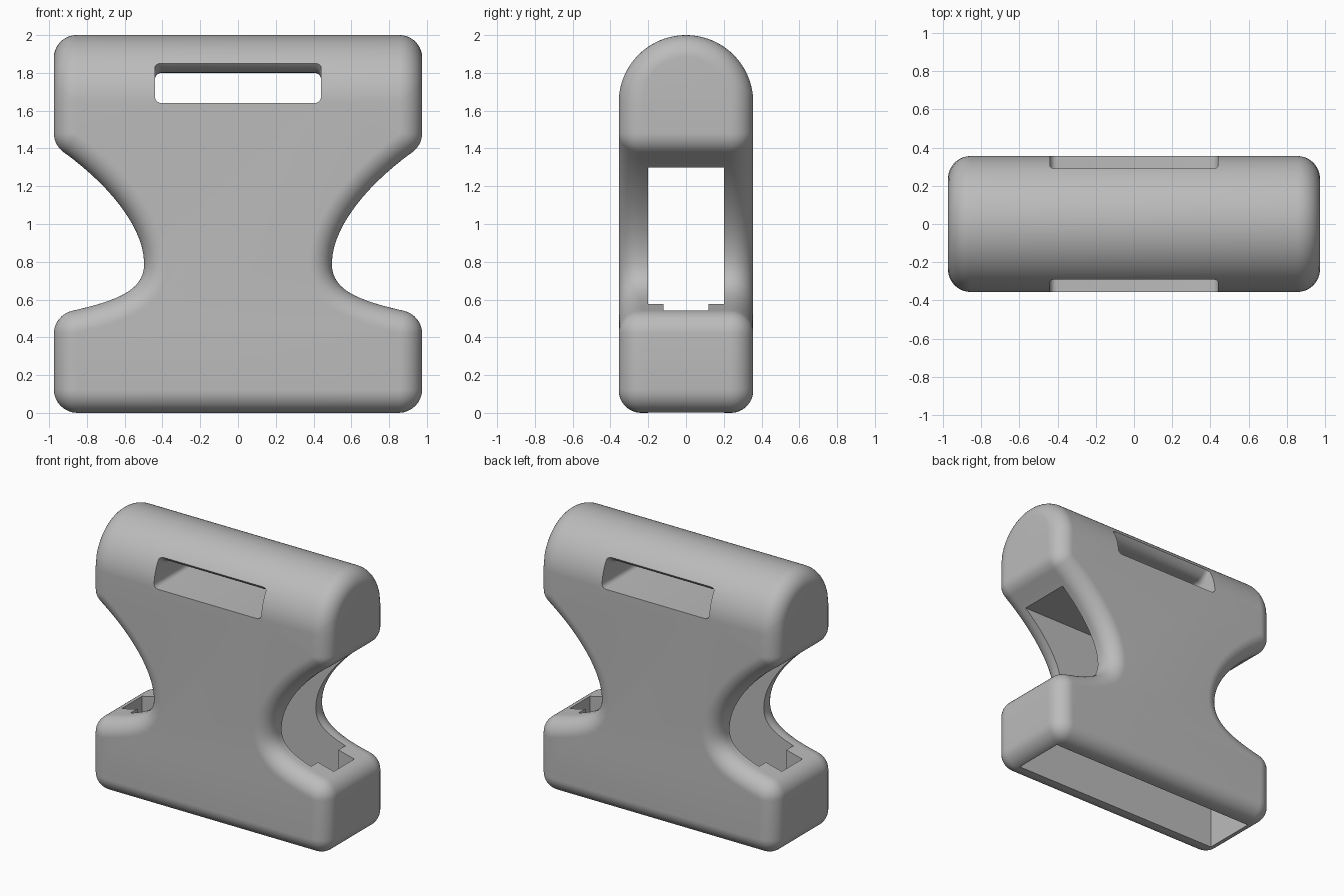
import bpy, bmesh, math
from mathutils import Vector

cube = bpy.data.objects.get("Cube")
if cube:
    bpy.data.objects.remove(cube, do_unlink=True)

HALF_W, HALF_D, R = 0.975, 0.356, 0.12
TOP_Z = 2 - HALF_D          # axis of the rounded top

grey = bpy.data.materials.new("plain grey")
grey.use_nodes = True
grey.diffuse_color = (0.5, 0.5, 0.5, 1)
grey.node_tree.nodes["Principled BSDF"].inputs["Base Color"].default_value = (0.5, 0.5, 0.5, 1)


def loft(name, layers):
    """Solid through (y, [(x, z), ...]) layers with equal point counts."""
    bm = bmesh.new()
    rings = [[bm.verts.new((x, y, z)) for x, z in pts] for y, pts in layers]
    n = len(rings[0])
    for a, b in zip(rings, rings[1:]):
        for i in range(n):
            j = (i + 1) % n
            bm.faces.new((a[i], a[j], b[j], b[i]))
    bm.faces.new(rings[0])
    bm.faces.new(rings[-1])
    bmesh.ops.remove_doubles(bm, verts=bm.verts, dist=1e-4)
    bmesh.ops.recalc_face_normals(bm, faces=bm.faces)
    mesh = bpy.data.meshes.new(name)
    bm.to_mesh(mesh)
    bm.free()
    mesh.materials.append(grey)
    obj = bpy.data.objects.new(name, mesh)
    bpy.context.collection.objects.link(obj)
    return obj


def mirrored(pts):
    return pts + [(-x, z) for x, z in reversed(pts)]


def bezier(p, n=14):
    a, b, c, d = (Vector(q) for q in p)
    out = []
    for i in range(n + 1):
        t = i / n
        s = 1 - t
        out.append(a * s**3 + b * 3 * s * s * t + c * 3 * s * t * t + d * t**3)
    return out


def fillet(before, corner, after, r, n=8):
    """Arc that rounds off a clockwise convex corner."""
    c = Vector(corner)
    u = (c - Vector(before)).normalized()
    v = (Vector(after) - c).normalized()
    turn = math.acos(u.dot(v))
    start = c - u * r * math.tan(turn / 2)
    out_dir = Vector((-u.y, u.x))
    centre = start - out_dir * r
    return [centre + r * (out_dir * math.cos(turn * i / n) + u * math.sin(turn * i / n))
            for i in range(n + 1)]


# Right-hand outline below the rounded top: shoulder, waist, foot
upper = [(0.92, 1.378), (0.70, 1.22), (0.497, 0.99), (0.497, 0.79)]
lower = [(0.497, 0.79), (0.497, 0.66), (0.61, 0.60), (0.875, 0.541)]
outline = [Vector((HALF_W, TOP_Z))]
outline += fillet((HALF_W, 2), (HALF_W, 1.417), upper[0], R + 0.005)
outline += bezier(upper)[1:] + bezier(lower)[1:-1]
outline += fillet(lower[-1], (HALF_W, 0.519), (HALF_W, 0), R + 0.005)
outline += fillet((HALF_W, 1), (HALF_W, 0), (0, 0), R + 0.005)
outline.append(Vector((0.4, 0)))


def inset(pts, amount):
    """Move the outline inward along mitred normals."""
    out = []
    for i, p in enumerate(pts):
        a = (p - pts[i - 1]).normalized() if i else None
        b = (pts[i + 1] - p).normalized() if i < len(pts) - 1 else None
        a, b = a or b, b or a
        t = (a + b).normalized()
        out.append(p + Vector((t.y, -t.x)) * amount / max(t.dot(a), 0.5))
    return [(p.x, p.y) for p in out]


def body_layer(y):
    # Rounded end of the barrel-shaped top
    y_abs = min(abs(y), HALF_D)
    most = min(R, HALF_D - y_abs)
    phi_max = math.acos(1 - most / R)
    top = []
    for k in range(11):
        phi = phi_max * k / 10
        i = R * (1 - math.cos(phi))
        rise = math.sqrt(max((HALF_D - i)**2 - y_abs**2, 0))
        top.append((HALF_W - R + R * math.sin(phi), TOP_Z + rise))
    # Rounded front and back edges lower down
    over = max(y_abs - (HALF_D - R), 0)
    cut = R - math.sqrt(max(R * R - over * over, 0))
    return mirrored(top + inset(outline, cut))


STEPS = 56
depths = [HALF_D * math.cos(math.pi * k / STEPS) for k in range(STEPS + 1)]
body = loft("buckle_body", [(y, body_layer(y)) for y in depths])


# Cavity open at the bottom and at both sides of the waist
hollow = mirrored([(0.87, -0.1), (0.87, 0.42), (0.74, 0.42), (0.74, 0.7), (0.9, 0.7), (0.9, 1.3)])
cavity = loft("cavity_cutter", [(-0.2, hollow), (0.2, hollow)])

# Narrow notch through each shoulder of the foot
notch_shape = mirrored([(0.87, 0.3), (0.87, 0.75)])
notch = loft("notch_cutter", [(-0.12, notch_shape), (0.12, notch_shape)])


# Strap slot with rounded corners and a roof that flares outward
def slot_layer(y):
    roof = 1.80 + 0.05 * (max(abs(y) - 0.2, 0) / 0.09)**2
    w, floor, r = 0.44, 1.64, 0.035
    pts = fillet((0, roof), (w, roof), (w, floor), r, 5)
    pts += fillet((w, roof), (w, floor), (0, floor), r, 5)
    return mirrored([(p.x, p.y) for p in pts])


half = [0.2, 0.22, 0.24, 0.26, 0.28, 0.3, 0.33, 0.4]
slot = loft("slot_cutter", [(y, slot_layer(y)) for y in [-h for h in reversed(half)] + half])

bpy.context.view_layer.objects.active = body
for cutter in (cavity, notch, slot):
    cutter.hide_render = True
    mod = body.modifiers.new(cutter.name, "BOOLEAN")
    mod.operation = "DIFFERENCE"
    mod.solver = "EXACT"
    mod.object = cutter
    bpy.ops.object.modifier_apply(modifier=mod.name)
    bpy.data.objects.remove(cutter, do_unlink=True)

bpy.ops.object.select_all(action="DESELECT")
body.select_set(True)
bpy.ops.object.shade_smooth_by_angle(angle=math.radians(35))
